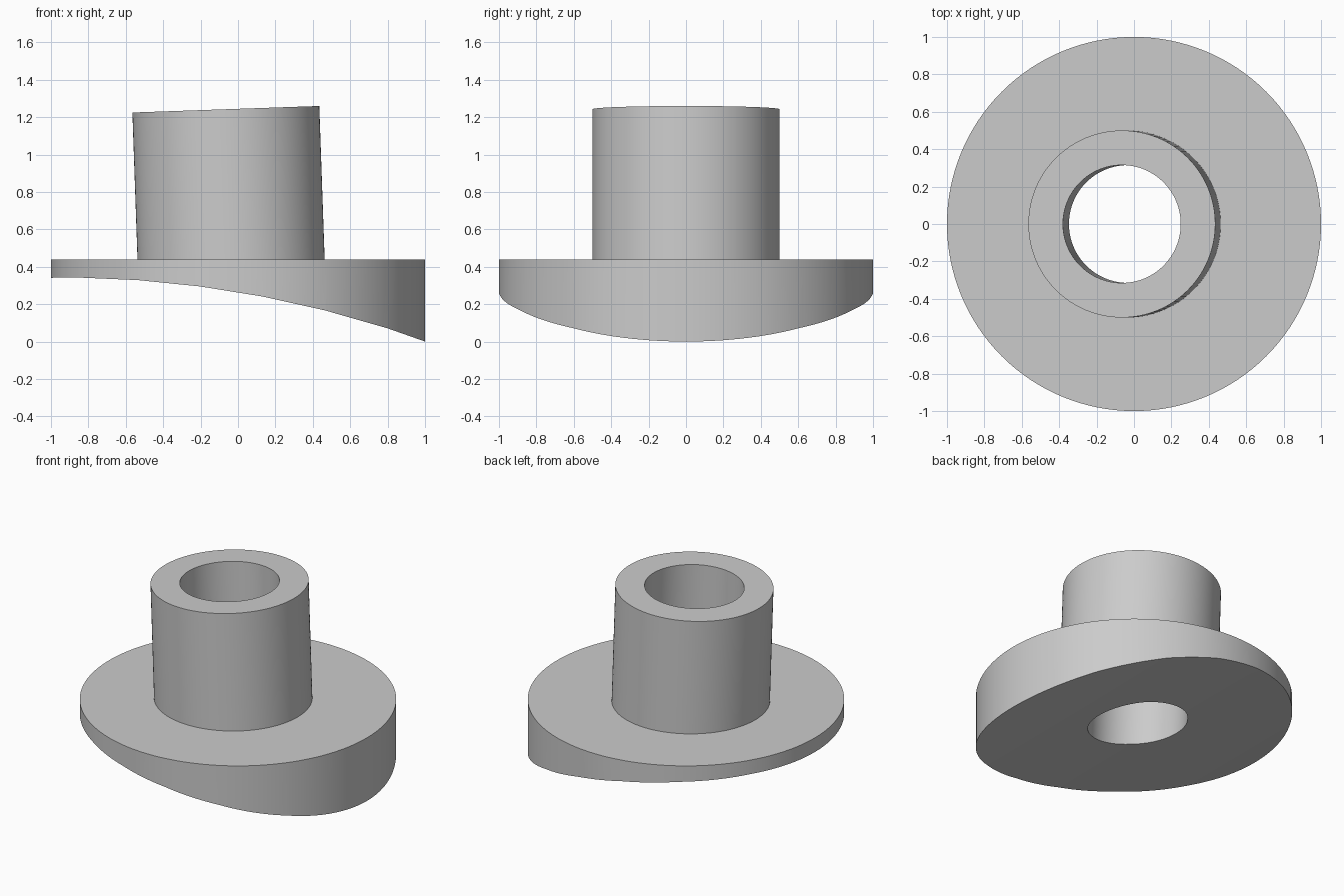
import bpy, bmesh, math
from mathutils import Matrix, Vector

cube = bpy.data.objects.get("Cube")
if cube:
    bpy.data.objects.remove(cube, do_unlink=True)

SEGMENTS = 128
FLANGE_TOP = 0.44
TILT = math.radians(-2)
POST_TOP = Vector((-0.065, 0, 1.242))

grey = bpy.data.materials.new("plain grey")
grey.use_nodes = True
grey.diffuse_color = (0.6, 0.6, 0.6, 1)
grey.node_tree.nodes["Principled BSDF"].inputs["Base Color"].default_value = (0.6, 0.6, 0.6, 1)


def make_object(name, bm):
    bmesh.ops.recalc_face_normals(bm, faces=bm.faces)
    mesh = bpy.data.meshes.new(name)
    bm.to_mesh(mesh)
    bm.free()
    mesh.materials.append(grey)
    obj = bpy.data.objects.new(name, mesh)
    bpy.context.collection.objects.link(obj)
    return obj


def cylinder(name, radius, low, high, matrix=Matrix()):
    bm = bmesh.new()
    place = matrix @ Matrix.Translation((0, 0, (low + high) / 2))
    bmesh.ops.create_cone(bm, cap_ends=True, segments=SEGMENTS, radius1=radius,
                          radius2=radius, depth=high - low, matrix=place)
    return make_object(name, bm)


def combine(target, other, operation):
    mod = target.modifiers.new(operation.lower(), 'BOOLEAN')
    mod.operation = operation
    mod.solver = 'EXACT'
    mod.object = other
    bpy.context.view_layer.objects.active = target
    bpy.ops.object.modifier_apply(modifier=mod.name)
    bpy.data.objects.remove(other, do_unlink=True)


# Flange disc and leaning post; the post frame has its origin at the post's top
lean = Matrix.Translation(POST_TOP) @ Matrix.Rotation(TILT, 4, 'Y')
flange = cylinder("flanged_bushing", 1.0, -0.2, FLANGE_TOP)
post = cylinder("post", 0.5, -0.9, 0, lean)
combine(flange, post, 'UNION')

# Large-radius saddle cut through the underside
radius, crown_x, crown_z = 5.75, -0.95, 0.3435
bm = bmesh.new()
profile = [(-1.2, -1), (1.13, -1)]
for i in range(7, -1, -1):
    x = -1.2 + i * 2.33 / 7
    drop = radius - math.sqrt(radius ** 2 - (x - crown_x) ** 2)
    profile.append((x, crown_z - drop))
face = bm.faces.new([bm.verts.new((x, -1.5, z)) for x, z in profile])
extruded = bmesh.ops.extrude_face_region(bm, geom=[face])
moved = [v for v in extruded["geom"] if isinstance(v, bmesh.types.BMVert)]
bmesh.ops.translate(bm, verts=moved, vec=(0, 3, 0))
saddle = make_object("saddle_cutter", bm)
combine(flange, saddle, 'DIFFERENCE')

# Bore along the leaning axis
bore = cylinder("bore_cutter", 0.315, -1.6, 0.2, lean)
combine(flange, bore, 'DIFFERENCE')

# Smooth curved walls, sharp rims
bpy.ops.object.select_all(action='DESELECT')
flange.select_set(True)
bpy.context.view_layer.objects.active = flange
bpy.ops.object.shade_smooth_by_angle(angle=math.radians(30))
